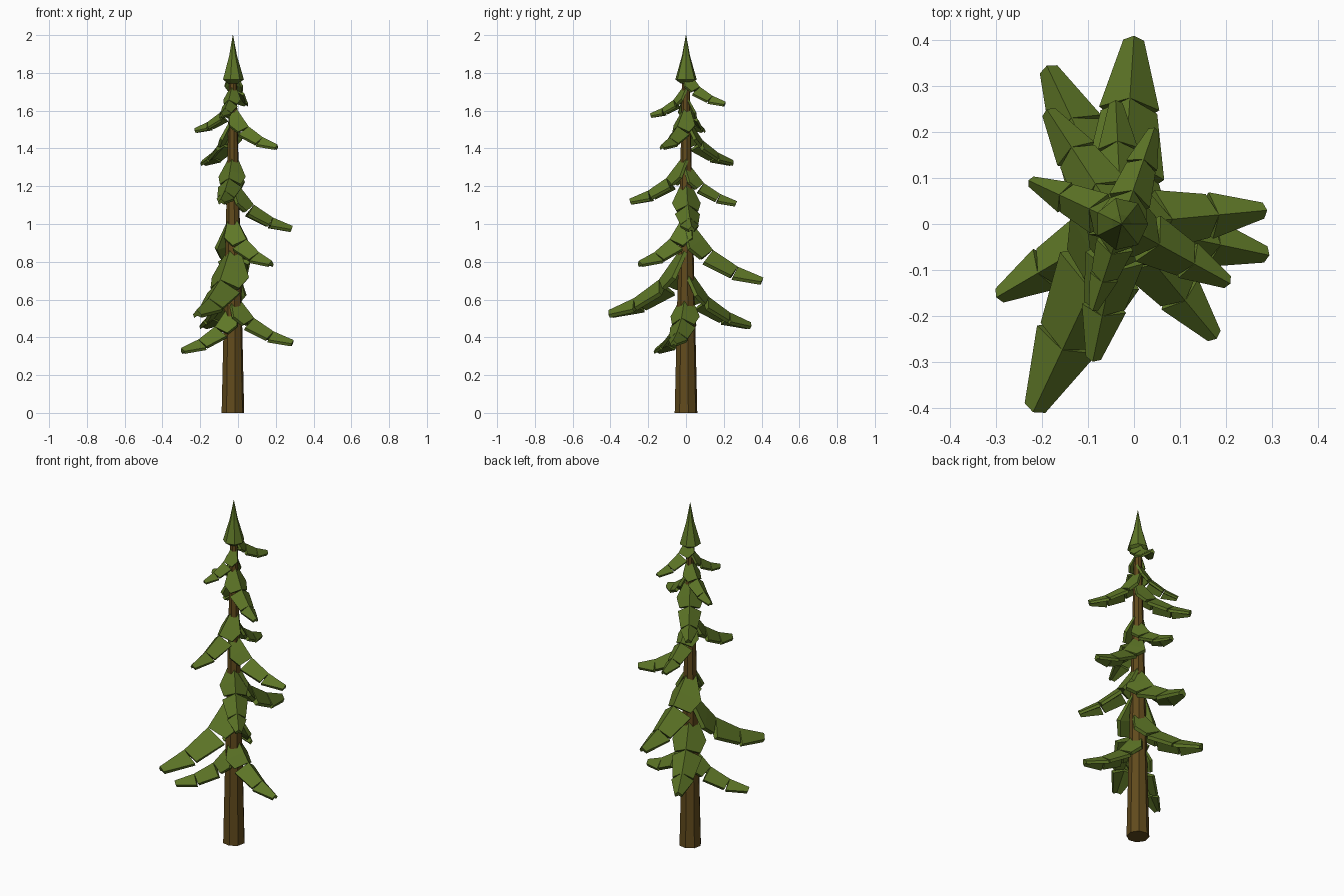
import bpy, bmesh, math
from mathutils import Vector

if "Cube" in bpy.data.objects:
    bpy.data.objects.remove(bpy.data.objects["Cube"])

CX = -0.027  # trunk axis x


def material(name, rgb):
    m = bpy.data.materials.new(name)
    m.diffuse_color = (*rgb, 1)
    m.use_nodes = True
    m.node_tree.nodes["Principled BSDF"].inputs["Base Color"].default_value = m.diffuse_color
    return m


BARK = material("bark brown", (0.12, 0.07, 0.012))
NEEDLE = material("needle green", (0.112, 0.182, 0.02))


def finish(bm, name, mat):
    bmesh.ops.recalc_face_normals(bm, faces=bm.faces)
    mesh = bpy.data.meshes.new(name)
    bm.to_mesh(mesh)
    bm.free()
    mesh.materials.append(mat)
    bpy.context.collection.objects.link(bpy.data.objects.new(name, mesh))


def loft(bm, rings):
    """Skin a list of equal-length closed rings and cap both ends."""
    vs = [[bm.verts.new(p) for p in ring] for ring in rings]
    n = len(vs[0])
    for a, b in zip(vs, vs[1:]):
        for i in range(n):
            j = (i + 1) % n
            bm.faces.new((a[i], a[j], b[j], b[i]))
    bm.faces.new(vs[0])
    bm.faces.new(vs[-1])


def ring(r, z, n, turn=0.0):
    return [(CX + r * math.cos(turn + math.tau * i / n),
             r * math.sin(turn + math.tau * i / n), z) for i in range(n)]


# trunk
bm = bmesh.new()
loft(bm, [ring(0.061, 0, 8, 0.2), ring(0.018, 1.85, 8, 0.2)])
finish(bm, "trunk", BARK)

# pointed crown
bm = bmesh.new()
loft(bm, [ring(0.03, 1.745, 7), ring(0.058, 1.765, 7),
          ring(0.022, 1.89, 7), ring(0.001, 2.0, 7)])
finish(bm, "crown_tip", NEEDLE)

# ridge path of a bough (distance out, height above the tip), as shares of its reach
PATH = [(0.05, 0.74), (0.35, 0.355), (0.67, 0.14), (1.0, 0.0)]
# half widths at the start and end of each of its three segments
WIDTHS = [(0.09, 0.185), (0.21, 0.15), (0.16, 0.055)]


def bough(name, tx, ty, tz):
    """Three drooping tent-shaped segments ending at the given low tip point."""
    flat = Vector((tx - CX, ty, 0))
    R = flat.length
    out = flat.normalized()
    up = Vector((0, 0, 1))
    side = up.cross(out)
    thick = 0.03 * R + 0.005

    def fall(w):  # how far the sides hang below the ridge
        return 0.8 * w + 0.006

    base = Vector((CX, 0, tz + fall(0.055 * R) + thick))
    pts = [base + out * (r * R) + up * (h * R) for r, h in PATH]
    bm = bmesh.new()
    for k, (w0, w1) in enumerate(WIDTHS):
        a, b = pts[k], pts[k + 1]
        along = (b - a).normalized()
        nrm = along.cross(side).normalized()
        if nrm.z < 0:
            nrm = -nrm

        def section(p, w):
            low = fall(w)
            return [p,
                    p + side * w - nrm * low,
                    p + side * w * 0.85 - nrm * (low + thick),
                    p - nrm * (thick * 1.3 + 0.35 * w),
                    p - side * w * 0.85 - nrm * (low + thick),
                    p - side * w - nrm * low]
        rings = [section(a, w0 * R)]
        if k == 0:  # first segment flares out near the trunk
            rings.append(section(a.lerp(b, 0.6), 0.24 * R))
        rings.append(section(b, w1 * R))
        loft(bm, rings)
    finish(bm, name, NEEDLE)


# low tip of every bough, bottom to top
TIPS = [(-0.30, -0.16, 0.31), (0.295, -0.068, 0.35), (-0.19, 0.345, 0.44),
        (-0.22, -0.41, 0.50), (0.0, 0.41, 0.675), (0.18, -0.25, 0.77),
        (0.29, 0.03, 0.955), (-0.04, 0.27, 1.09), (-0.09, -0.30, 1.10),
        (-0.19, 0.25, 1.305), (0.21, -0.13, 1.39), (-0.23, 0.095, 1.48),
        (-0.09, -0.19, 1.56), (0.045, 0.21, 1.62)]
for i, t in enumerate(TIPS):
    bough(f"bough_{i + 1}", *t)
